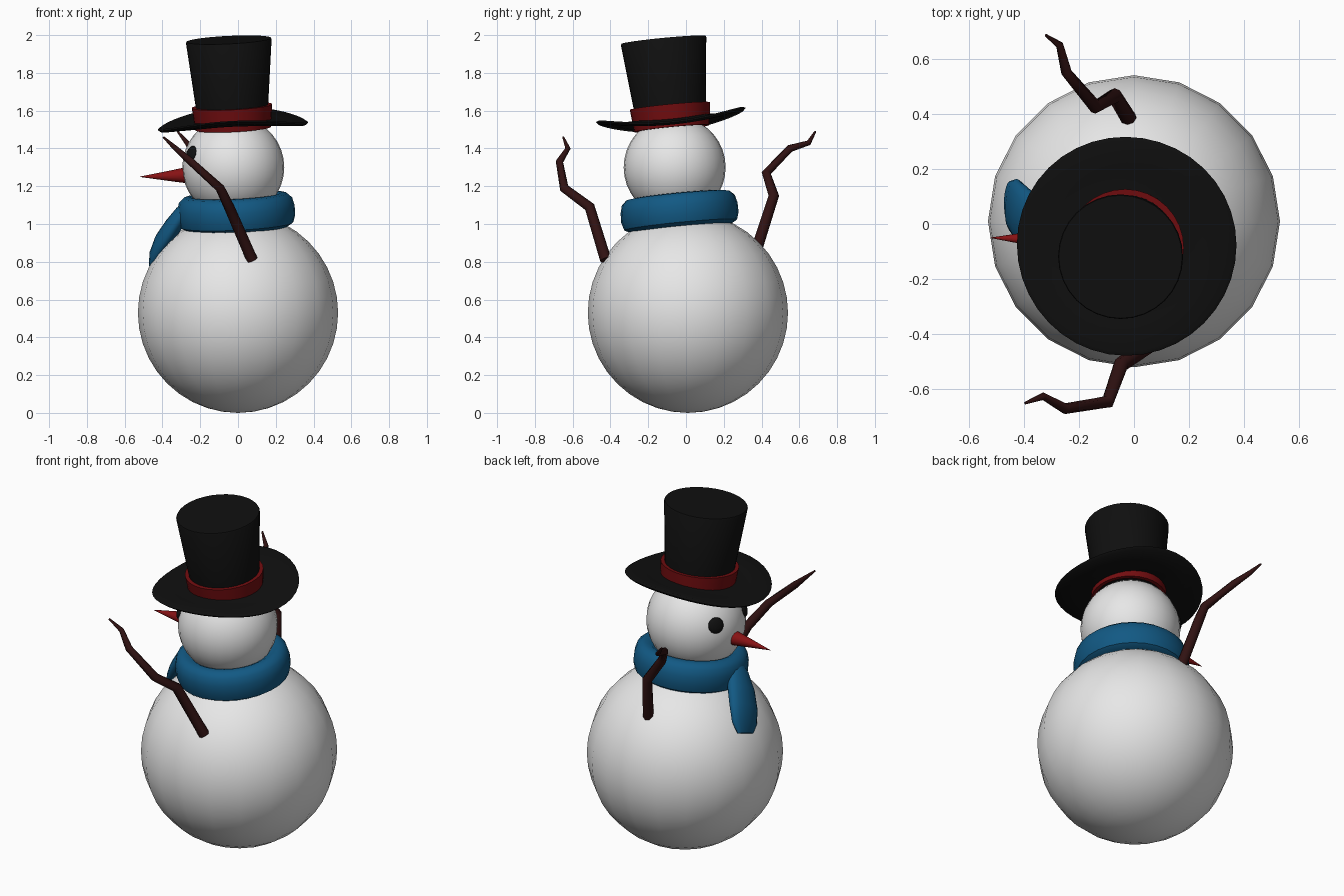
import bpy, bmesh, math
from mathutils import Vector, Matrix

if "Cube" in bpy.data.objects:
    bpy.data.objects.remove(bpy.data.objects["Cube"])


def material(name, rgb):
    m = bpy.data.materials.new(name)
    m.diffuse_color = (*rgb, 1)
    m.use_nodes = True
    m.node_tree.nodes["Principled BSDF"].inputs["Base Color"].default_value = m.diffuse_color
    return m


SNOW = material("snow white", (0.8, 0.8, 0.8))
BLACK = material("felt black", (0.005, 0.005, 0.005))
BLUE = material("scarf blue", (0.006, 0.1, 0.23))
RED = material("ribbon red", (0.17, 0.004, 0.005))
CARROT = material("nose red", (0.24, 0.006, 0.007))
WOOD = material("twig brown", (0.03, 0.006, 0.006))


def finish(bm, name, mat, angle=40):
    bmesh.ops.recalc_face_normals(bm, faces=bm.faces)
    me = bpy.data.meshes.new(name)
    bm.to_mesh(me)
    bm.free()
    me.materials.append(mat)
    ob = bpy.data.objects.new(name, me)
    bpy.context.collection.objects.link(ob)
    bpy.ops.object.select_all(action='DESELECT')
    ob.select_set(True)
    bpy.context.view_layer.objects.active = ob
    bpy.ops.object.shade_smooth_by_angle(angle=math.radians(angle))
    return ob


def skin(bm, rings, closed=False):
    """Bridge successive rings of points; cap the ends unless closed."""
    vs = [[bm.verts.new(p) for p in r] for r in rings]
    n = len(vs[0])
    pairs = list(zip(vs, vs[1:])) + ([(vs[-1], vs[0])] if closed else [])
    for a, b in pairs:
        for i in range(n):
            j = (i + 1) % n
            bm.faces.new((a[i], a[j], b[j], b[i]))
    if not closed:
        bm.faces.new(vs[0])
        bm.faces.new(vs[-1])


def ball(name, center, size, mat, segs, rings, rot=Matrix()):
    bm = bmesh.new()
    bmesh.ops.create_uvsphere(
        bm, u_segments=segs, v_segments=rings, radius=1,
        matrix=Matrix.Translation(center) @ rot @ Matrix.Diagonal((*size, 1)))
    return finish(bm, name, mat, 60)


def lathe(name, profile, mat, place, segs=32, closed=False, shape=None):
    """Revolve (radius, height) points; shape(r, angle) adds extra height."""
    bm = bmesh.new()
    rings = []
    for r, z in profile:
        ring = []
        for i in range(segs):
            a = math.tau * i / segs
            dz = shape(r, a) if shape else 0
            ring.append(place @ Vector((r * math.cos(a), r * math.sin(a), z + dz)))
        rings.append(ring)
    skin(bm, rings, closed)
    return finish(bm, name, mat)


def loft(name, path, sizes, mat, side, segs=8):
    """Sweep elliptical sections of (half width, half thickness) along a path."""
    bm = bmesh.new()
    pts = [Vector(p) for p in path]
    rings = []
    for i, p in enumerate(pts):
        before, after = pts[max(i - 1, 0)], pts[min(i + 1, len(pts) - 1)]
        t = ((after - p).normalized() + (p - before).normalized()).normalized()
        s = Vector(side)
        s = (s - t * s.dot(t)).normalized()
        n = t.cross(s)
        w, h = sizes[i]
        rings.append([p + s * w * math.cos(math.tau * k / segs)
                      + n * h * math.sin(math.tau * k / segs) for k in range(segs)])
    skin(bm, rings)
    return finish(bm, name, mat, 60)


# Snowballs
ball("body", (0, 0.01, 0.53), (0.53, 0.53, 0.53), SNOW, 20, 20)
HEAD = Vector((-0.025, -0.06, 1.3))
ball("head", HEAD, (0.27, 0.27, 0.27), SNOW, 28, 18)

# Eyes, flattened against the head
for label, side in (("left", -1), ("right", 1)):
    d = Vector((-0.22, 0.13 * side, 0.07)).normalized()
    ball(label + "_eye", HEAD + d * 0.267, (0.045, 0.045, 0.018), BLACK, 16, 8,
         d.to_track_quat('Z', 'Y').to_matrix().to_4x4())

# Carrot nose
loft("nose", [(-0.24, -0.055, 1.26), (-0.30, -0.055, 1.257), (-0.52, -0.05, 1.25)],
     [(0.046, 0.046), (0.038, 0.038), (0.001, 0.001)], CARROT, (0, 1, 0), 16)

# Hat and scarf share the same backward-leaning tilt
TILT = (Matrix.Rotation(math.radians(5.5), 4, 'X')
        @ Matrix.Rotation(math.radians(-2.8), 4, 'Y'))
hat = Matrix.Translation((-0.028, -0.078, 1.547)) @ TILT


def saddle(r, a):
    return -0.03 * math.cos(2 * a) * (r / 0.4) ** 2


lathe("hat_brim",
      [(0.17, 0.012), (0.28, -0.002), (0.385, 0.008), (0.399, 0.0),
       (0.385, -0.012), (0.28, -0.02), (0.17, -0.008)],
      BLACK, hat, 40, True, saddle)
lathe("hat_crown", [(0.186, 0.0), (0.192, 0.08), (0.227, 0.424), (0.224, 0.43)],
      BLACK, hat, 32)
lathe("hat_band",
      [(0.2, -0.042), (0.207, 0.02), (0.213, 0.078), (0.19, 0.078), (0.18, -0.042)],
      RED, hat, 32, True)

# Scarf wrap and hanging tail
wrap = Matrix.Translation((-0.01, -0.035, 1.065)) @ TILT
lathe("scarf",
      [(0.2, -0.085), (0.27, -0.088), (0.3, -0.07), (0.312, -0.03), (0.311, 0.02),
       (0.3, 0.062), (0.275, 0.085), (0.24, 0.09), (0.2, 0.07)],
      BLUE, wrap, 28, True)
loft("scarf_tail",
     [(-0.26, -0.09, 1.09), (-0.3, -0.06, 1.05), (-0.35, -0.02, 0.98),
      (-0.4, 0.03, 0.91), (-0.435, 0.07, 0.84), (-0.455, 0.09, 0.79)],
     [(0.05, 0.03), (0.075, 0.042), (0.1, 0.047), (0.108, 0.044),
      (0.103, 0.035), (0.07, 0.018)], BLUE, (0, 1, 0.2), 16)

# Twig arms
RADII = [(r, r) for r in (0.03, 0.028, 0.025, 0.02, 0.014, 0.005)]
loft("left_arm",
     [(0.075, -0.425, 0.81), (-0.047, -0.51, 1.09), (-0.095, -0.645, 1.19),
      (-0.25, -0.67, 1.33), (-0.33, -0.625, 1.4), (-0.395, -0.65, 1.46)],
     RADII, WOOD, (1, 0, 0.1))
loft("right_arm",
     [(-0.015, 0.375, 0.87), (-0.07, 0.465, 1.15), (-0.14, 0.425, 1.27),
      (-0.245, 0.55, 1.4), (-0.27, 0.65, 1.43), (-0.32, 0.685, 1.49)],
     RADII, WOOD, (1, 0, 0.1))
